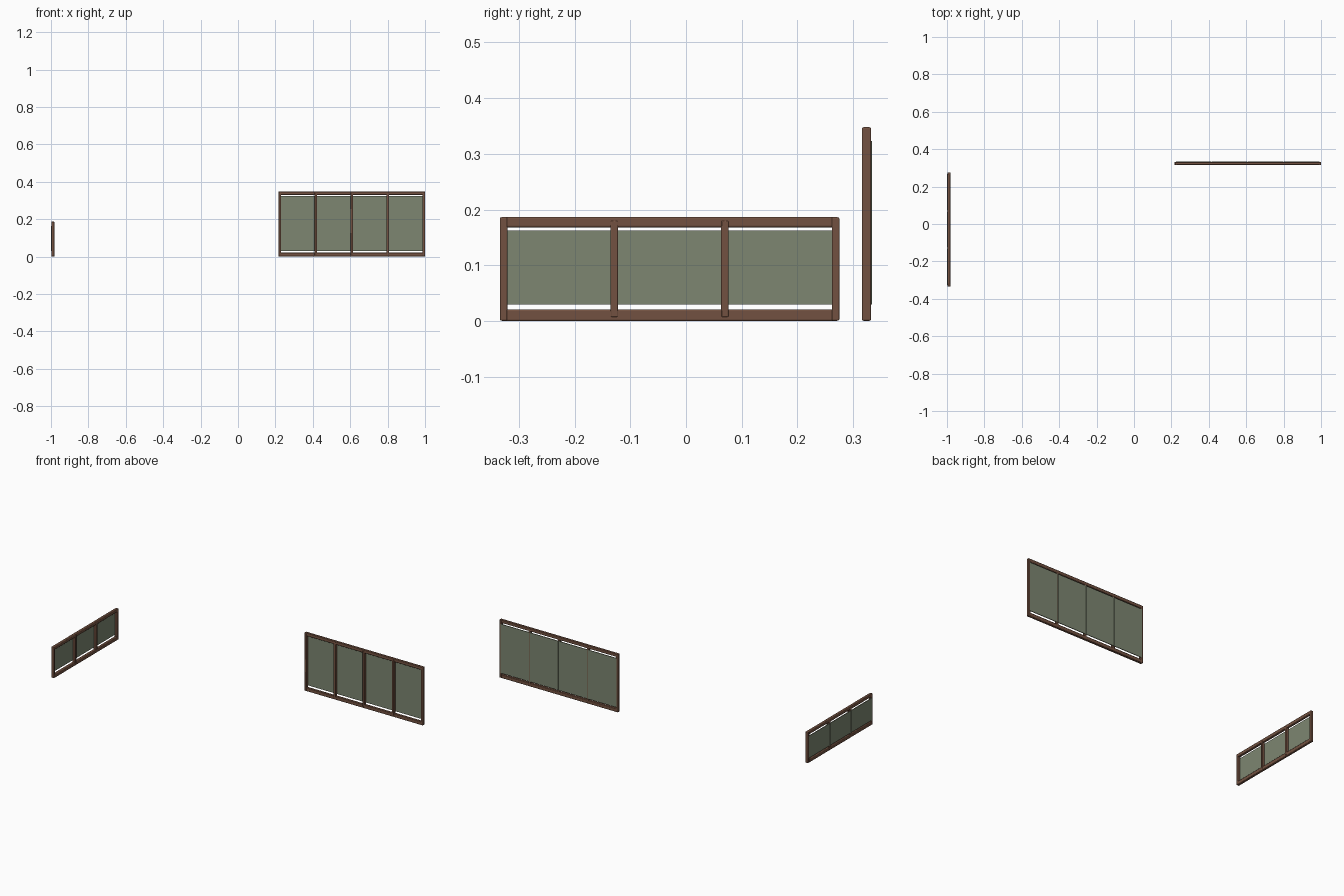
import bpy
from mathutils import Vector

if "Cube" in bpy.data.objects:
    bpy.data.objects.remove(bpy.data.objects["Cube"])


def material(name, rgba):
    m = bpy.data.materials.new(name)
    m.diffuse_color = rgba
    m.use_nodes = True
    m.node_tree.nodes["Principled BSDF"].inputs["Base Color"].default_value = m.diffuse_color
    return m


WOOD = material("brown_wood", (0.17, 0.083, 0.052, 1))
GLASS = material("green_glass", (0.205, 0.24, 0.165, 0.85))


def box(name, lo, hi, mat, bevel=0.0):
    lo, hi = Vector(lo), Vector(hi)
    bpy.ops.mesh.primitive_cube_add(size=1, location=(lo + hi) / 2)
    ob = bpy.context.object
    ob.name = name
    ob.scale = hi - lo
    bpy.ops.object.transform_apply(location=False, rotation=False, scale=True)
    ob.data.materials.append(mat)
    if bevel:
        b = ob.modifiers.new("worn_edges", 'BEVEL')
        b.width = bevel
        b.segments = 2
        bpy.ops.object.shade_smooth_by_angle(angle=0.7)
    return ob


def window(name, start, end, top, bays, place):
    """Window along u; v is depth (0 = pane back, growing to the room side)."""
    def part(label, u, v, z, mat, bevel=0.0):
        p, q = place(u[0], v[0]), place(u[1], v[1])
        lo = (min(p[0], q[0]), min(p[1], q[1]), z[0])
        hi = (max(p[0], q[0]), max(p[1], q[1]), z[1])
        box(f"{name}_{label}", lo, hi, mat, bevel)

    w = 0.0135
    first, last = start + w / 2, end - w / 2
    pitch = (last - first) / bays
    # horizontal rails
    for label, z in (("bottom_rail", (0, 0.021)), ("top_rail", (top - 0.019, top))):
        part(label, (start + 0.002, end - 0.002), (0.0025, 0.0178), z, WOOD, 0.003)
    # end posts and mullions
    for i in range(bays + 1):
        c = first + i * pitch
        inset = 0.001 if i in (0, bays) else 0.007
        part(f"post_{i + 1}", (c - w / 2, c + w / 2), (0.002, 0.0185),
             (inset, top - inset), WOOD, 0.002)
    # glass panes set against the back of the frame
    for i in range(bays):
        c = first + i * pitch
        part(f"pane_{i + 1}", (c + 0.002, c + pitch - 0.002), (0, 0.004),
             (0.03, top - 0.025), GLASS)


# low three-bay window on the left, facing +x
window("side_window", -0.334, 0.275, 0.187, 3, lambda u, v: (-1 + v, u))
# tall four-bay window at the back right, facing -y
window("back_window", 0.217, 1.0, 0.348, 4, lambda u, v: (u, 0.334 - v))
